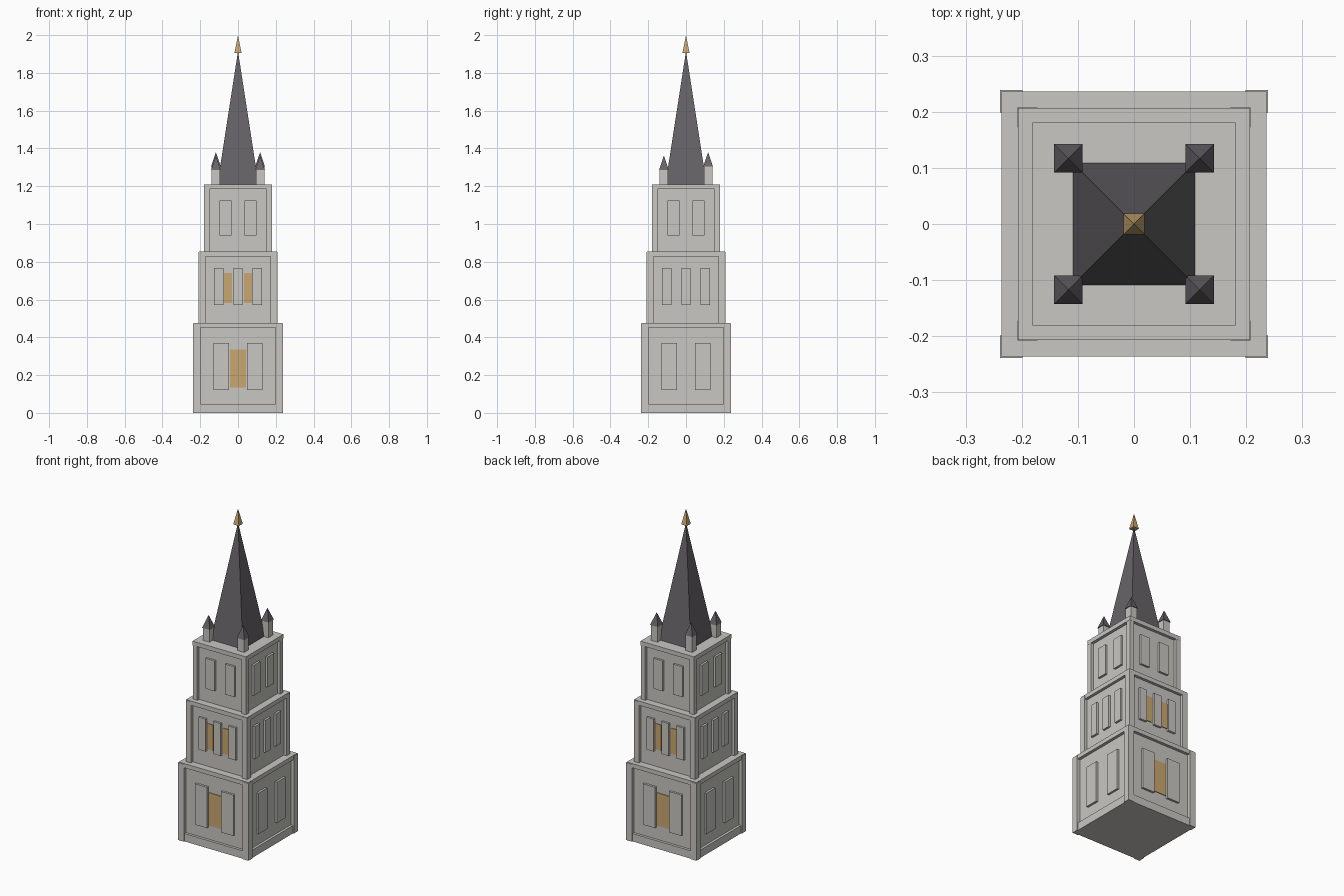
import bpy, math
from mathutils import Matrix

if "Cube" in bpy.data.objects:
    bpy.data.objects.remove(bpy.data.objects["Cube"])


def material(name, r, g, b):
    m = bpy.data.materials.new(name)
    m.diffuse_color = (r, g, b, 1)
    m.use_nodes = True
    m.node_tree.nodes["Principled BSDF"].inputs["Base Color"].default_value = m.diffuse_color
    return m


STONE = material("pale_stone", 0.578, 0.571, 0.54)
SLATE = material("dark_slate", 0.135, 0.125, 0.135)
GOLD = material("warm_gold", 0.584, 0.39, 0.16)


def box(name, x0, x1, y0, y1, z0, z1, mat, turn=0.0):
    """Axis-aligned box, optionally turned about the tower axis."""
    bpy.ops.mesh.primitive_cube_add(size=1)
    o = bpy.context.object
    o.name = name
    o.data.transform(Matrix.Translation(((x0 + x1) / 2, (y0 + y1) / 2, (z0 + z1) / 2))
                     @ Matrix.Diagonal((x1 - x0, y1 - y0, z1 - z0, 1)))
    o.data.transform(Matrix.Rotation(turn, 4, 'Z'))
    o.data.materials.append(mat)
    return o


def slab(name, half, z0, z1, mat):
    return box(name, -half, half, -half, half, z0, z1, mat)


def pyramid(name, x, y, half, z0, z1, mat):
    bpy.ops.mesh.primitive_cone_add(vertices=4, radius1=half * math.sqrt(2), radius2=0,
                                    depth=z1 - z0, location=(x, y, (z0 + z1) / 2))
    o = bpy.context.object
    o.name = name
    o.data.transform(Matrix.Rotation(math.pi / 4, 4, 'Z'))
    o.data.materials.append(mat)
    return o


# tier: z range, cornice half, post outer half, post width, wall half,
#       raised panels (x ranges, z range), gold windows (x ranges, z range)
TIERS = [
    ("lower", 0.0, 0.477, 0.236, 0.239, 0.04, 0.218,
     [(-0.13, -0.047), (0.047, 0.13)], (0.12, 0.37), [(-0.043, 0.043)], (0.135, 0.335)),
    ("middle", 0.477, 0.855, 0.207, 0.208, 0.036, 0.19,
     [(-0.126, -0.077), (-0.025, 0.025), (0.077, 0.126)], (0.57, 0.768),
     [(-0.075, -0.032), (0.032, 0.075)], (0.583, 0.74)),
    ("upper", 0.855, 1.21, 0.181, 0.18, 0.03, 0.163,
     [(-0.098, -0.035), (0.035, 0.098)], (0.94, 1.125), [], (0, 0)),
]

for name, z0, z1, corn, post, pw, wall, panels, pz, golds, gz in TIERS:
    slab(name + "_wall", wall, z0, z1 - 0.01, STONE)
    slab(name + "_cornice", corn, z1 - 0.026, z1, STONE)
    for k in range(4):
        turn = k * math.pi / 2
        # corner post, then raised panels on each side
        box(name + "_corner_post", post - pw, post, -post, -post + pw, z0, z1 - 0.004, STONE, turn)
        for a, b in panels:
            box(name + "_raised_panel", a, b, -wall - 0.013, -wall + 0.005, *pz, STONE, turn)
        # gold windows on front and back only
        if k % 2 == 0:
            for a, b in golds:
                box(name + "_gold_window", a, b, -wall - 0.004, -wall + 0.002, *gz, GOLD, turn)

# plinth at the foot
slab("plinth", 0.234, 0.0, 0.048, STONE)

# spire and finial
pyramid("spire", 0, 0, 0.109, 1.21, 1.915, SLATE)
pyramid("finial", 0, 0, 0.019, 1.905, 2.0, GOLD)

# corner pinnacles, back pair slightly taller
for sx in (-1, 1):
    for sy, top in ((-1, 1.362), (1, 1.38)):
        x, y = sx * 0.117, sy * 0.117
        base = top - 0.075
        box("pinnacle_shaft", x - 0.022, x + 0.022, y - 0.022, y + 0.022, 1.2, base, STONE)
        pyramid("pinnacle_cap", x, y, 0.0255, base, top, SLATE)
